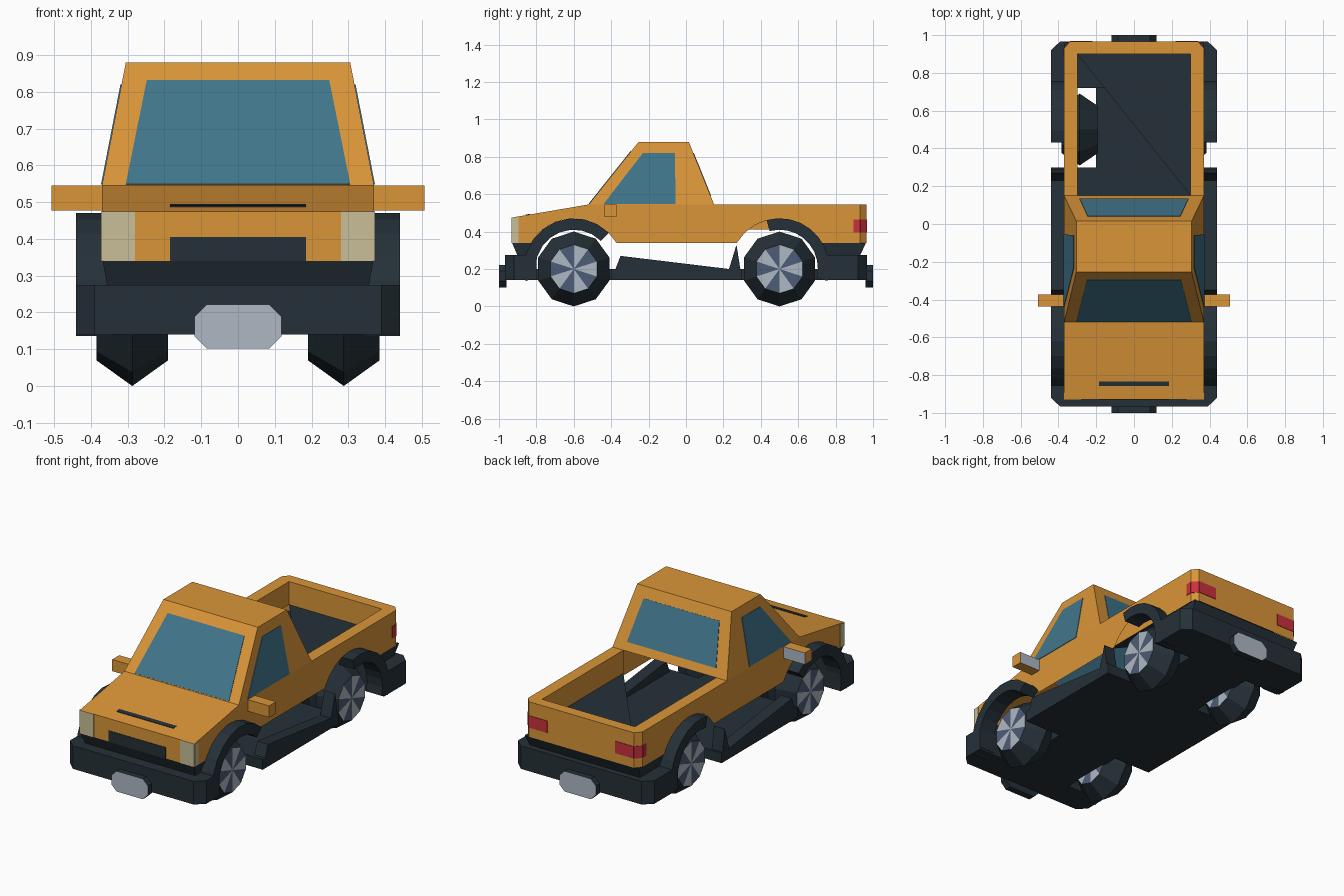
import bpy, bmesh, math
from mathutils import Vector

cube = bpy.data.objects.get("Cube")
if cube:
    bpy.data.objects.remove(cube, do_unlink=True)


def material(name, r, g, b):
    m = bpy.data.materials.new(name)
    m.use_nodes = True
    m.diffuse_color = (r, g, b, 1)
    m.node_tree.nodes["Principled BSDF"].inputs["Base Color"].default_value = (r, g, b, 1)
    return m


ORANGE = material("orange paint", .70, .30, .04)
DARK = material("dark trim", .018, .03, .039)
GLASS = material("blue glass", .052, .18, .26)
CREAM = material("cream lamp", .58, .52, .31)
SILVER = material("light silver", .42, .48, .55)
STEEL = material("steel blue", .076, .107, .18)
RED = material("red lamp", .58, .03, .045)


def build(name, faces, mats, indices=None):
    """Mesh from a list of polygons, welded at shared corners."""
    bm = bmesh.new()
    for i, pts in enumerate(faces):
        f = bm.faces.new([bm.verts.new(p) for p in pts])
        f.material_index = indices[i] if indices else 0
    bmesh.ops.remove_doubles(bm, verts=bm.verts, dist=.0005)
    bmesh.ops.recalc_face_normals(bm, faces=bm.faces)
    me = bpy.data.meshes.new(name)
    bm.to_mesh(me)
    bm.free()
    ob = bpy.data.objects.new(name, me)
    for m in mats:
        me.materials.append(m)
    bpy.context.collection.objects.link(ob)
    return ob


def loft(lower, upper):
    """Side quads between two loops of equal length."""
    n = len(lower)
    return [[lower[i], lower[(i + 1) % n], upper[(i + 1) % n], upper[i]] for i in range(n)]


def prism(name, outline, axis, lo, hi, mats, indices=None):
    def at(h):
        return [{"x": (h, a, b), "y": (a, h, b), "z": (a, b, h)}[axis] for a, b in outline]
    return build(name, [at(lo), at(hi)] + loft(at(lo), at(hi)), mats, indices)


def plate(name, pts, mat):
    """Thin panel lying just outside the surface."""
    pts = [Vector(p) for p in pts]
    n = (pts[1] - pts[0]).cross(pts[2] - pts[0]).normalized()
    mid = sum(pts, Vector()) / len(pts)
    if n.dot(mid - Vector((0, -.15, .4))) < 0:
        n = -n
    lo, hi = [p - n * .002 for p in pts], [p + n * .003 for p in pts]
    build(name, [lo, hi] + loft(lo, hi), [mat])


def arc(cy, r, start, end, n):
    return [(cy + r * math.cos(math.radians(start + (end - start) * i / n)),
             .205 + r * math.sin(math.radians(start + (end - start) * i / n)))
            for i in range(n + 1)]


def rect(x, y0, y1, z):
    return [(-x, y0, z), (x, y0, z), (x, y1, z), (-x, y1, z)]


AXLES = {"front": -.6, "rear": .5}
SIDES = {"left": 1, "right": -1}
W, SILL, BELT, NOSE = .37, .34, .545, .475

# Lower body: open-bottomed shell with hood and cargo bed
faces = []
panel = [(-.93, SILL)]
for cy in AXLES.values():
    panel += arc(cy, .265, 149.4, 30.6, 8)
panel += [(.93, SILL), (.93, BELT), (.15, BELT), (-.52, BELT), (-.93, NOSE)]
for s in SIDES.values():
    faces.append([(s * W, y, z) for y, z in panel])
    faces.append([(s * W, .93, SILL), (s * .34, .965, SILL), (s * .34, .965, BELT), (s * W, .93, BELT)])
    faces.append([(s * W, .15, BELT), (s * W, .93, BELT), (s * .34, .965, BELT),
                  (s * .3, .9, BELT), (s * .3, .15, BELT)])
    faces.append([(s * .3, .15, BELT), (s * .3, .9, BELT), (s * .3, .9, .41), (s * .3, .15, .41)])
faces += [
    [(-W, -.93, SILL), (W, -.93, SILL), (W, -.93, NOSE), (-W, -.93, NOSE)],
    [(-W, -.93, NOSE), (W, -.93, NOSE), (W, -.52, BELT), (-W, -.52, BELT)],
    [(-.34, .965, SILL), (.34, .965, SILL), (.34, .965, BELT), (-.34, .965, BELT)],
    [(-.34, .965, BELT), (.34, .965, BELT), (.3, .9, BELT), (-.3, .9, BELT)],
    [(-.3, .9, BELT), (.3, .9, BELT), (.3, .9, .41), (-.3, .9, .41)],
]
build("body", faces, [ORANGE])
build("bed_floor", [[(.3, .15, .41), (.3, .9, .41), (-.3, .9, .41)]], [DARK])

# Cabin
roof = rect(.305, -.253, .015, .88)
build("cabin", loft(rect(W, -.52, .15, BELT), roof) + [roof], [ORANGE])


def on_slope(y0, y1, z):
    return y0 + (y1 - y0) * (z - BELT) / (.88 - BELT)


def window(name, y0, y1, z0, x0, z1, x1):
    a, b = on_slope(y0, y1, z0), on_slope(y0, y1, z1)
    plate(name, [(-x0, a, z0), (x0, a, z0), (x1, b, z1), (-x1, b, z1)], GLASS)


window("windshield", -.52, -.253, .548, .305, .83, .248)
window("rear_window", .15, .015, .59, .288, .82, .245)
for side, s in SIDES.items():
    plate(side + "_side_window",
          [(s * on_slope(W, .305, z), y, z)
           for y, z in ((-.44, .548), (-.23, .82), (-.06, .82), (-.055, .548))], GLASS)

# Front details
plate("grille", [(-.185, -.93, SILL), (.185, -.93, SILL), (.185, -.93, .405), (-.185, -.93, .405)], DARK)
slit = [(y, NOSE + (y + .93) * (BELT - NOSE) / .41) for y in (-.858, -.833)]
plate("hood_vent", [(x, *slit[0]) for x in (-.185, .185)] + [(x, *slit[1]) for x in (.185, -.185)], DARK)

# Lamps and mirrors on each side
for side, s in SIDES.items():
    def wall(name, x0, y0, x1, y1, z0, z1, mat):
        plate(side + name, [(s * x0, y0, z0), (s * x1, y1, z0), (s * x1, y1, z1), (s * x0, y0, z1)], mat)
    wall("_headlight", .28, -.93, W, -.93, SILL, NOSE, CREAM)
    wall("_headlight_side", W, -.93, W, -.895, SILL, NOSE, CREAM)
    wall("_taillight", .22, .965, .34, .965, .395, .465, RED)
    wall("_taillight_corner", .34, .965, W, .93, .395, .465, RED)
    wall("_taillight_side", W, .93, W, .895, .395, .465, RED)
    prism(side + "_mirror", [(s * .36, .477), (s * .507, .477), (s * .507, BELT), (s * .36, BELT)],
          "y", -.437, -.372, [ORANGE, SILVER], [0, 1, 0, 0, 0, 0])

# Bumpers, number plates and dark skirts at both ends
for end, d, inner, tip, skirt in (("front", -1, .8, .967, (.93, .9)), ("rear", 1, .72, .967, (.962, .93))):
    prism(end + "_bumper",
          [(x, d * y) for x, y in ((-.44, inner), (-.44, .92), (-.39, tip), (.39, tip), (.44, .92), (.44, inner))],
          "z", .14, .275, [DARK])
    shape = [(-.085, .102), (.085, .102), (.118, .135), (.118, .188),
             (.085, .221), (-.085, .221), (-.118, .188), (-.118, .135)]
    prism(end + "_plate", shape, "y", d * .96, d * 1, [DARK, SILVER], [0, 1] + [0] * 8)
    low, top = rect(.355, d * inner, d * skirt[1], .27), rect(.368, d * inner, d * skirt[0], SILL)
    build(end + "_skirt", [low, top] + loft(low, top), [DARK])

# Chassis with wheel notches, and sills
half = [(.2, -.82), (.2, -.4), (.44, -.4), (.44, .3), (.2, .3), (.2, .74)]
prism("chassis", half + [(-x, y) for x, y in reversed(half)], "z", .14, .2, [DARK])
for side, s in SIDES.items():
    prism(side + "_sill", [(-.4, .14), (-.35, .27), (.23, .2), (.27, .33), (.3, .14)],
          "x", s * .37, s * .44, [DARK])


# Wheels: ten-sided, ridged tyres with two-tone hubs
def wheel(name, cx, cy):
    def ring(x, r):
        return [(x, cy + r * math.sin(k * math.tau / 10), .2 - r * math.cos(k * math.tau / 10))
                for k in range(10)]
    inner, ridge, outer = ring(cx - .0975, .13), ring(cx, .2), ring(cx + .0975, .13)
    faces = loft(inner, ridge) + loft(ridge, outer)
    indices = [0] * len(faces)
    for loop in (inner, outer):
        hub = (loop[0][0], cy, .2)
        for k in range(10):
            faces.append([hub, loop[k], loop[(k + 1) % 10]])
            indices.append(1 + k % 2)
    build(name, faces, [DARK, SILVER, STEEL], indices)


# Wheels and arch flares
for end, cy in AXLES.items():
    start, stop = (45, 195) if end == "front" else (-15, 105)
    for side, s in SIDES.items():
        wheel(f"{end}_{side}_wheel", s * .2875, cy)
        prism(f"{end}_{side}_flare", arc(cy, .266, start, stop, 9) + arc(cy, .205, stop, start, 9),
              "x", s * .34, s * .44, [DARK])
